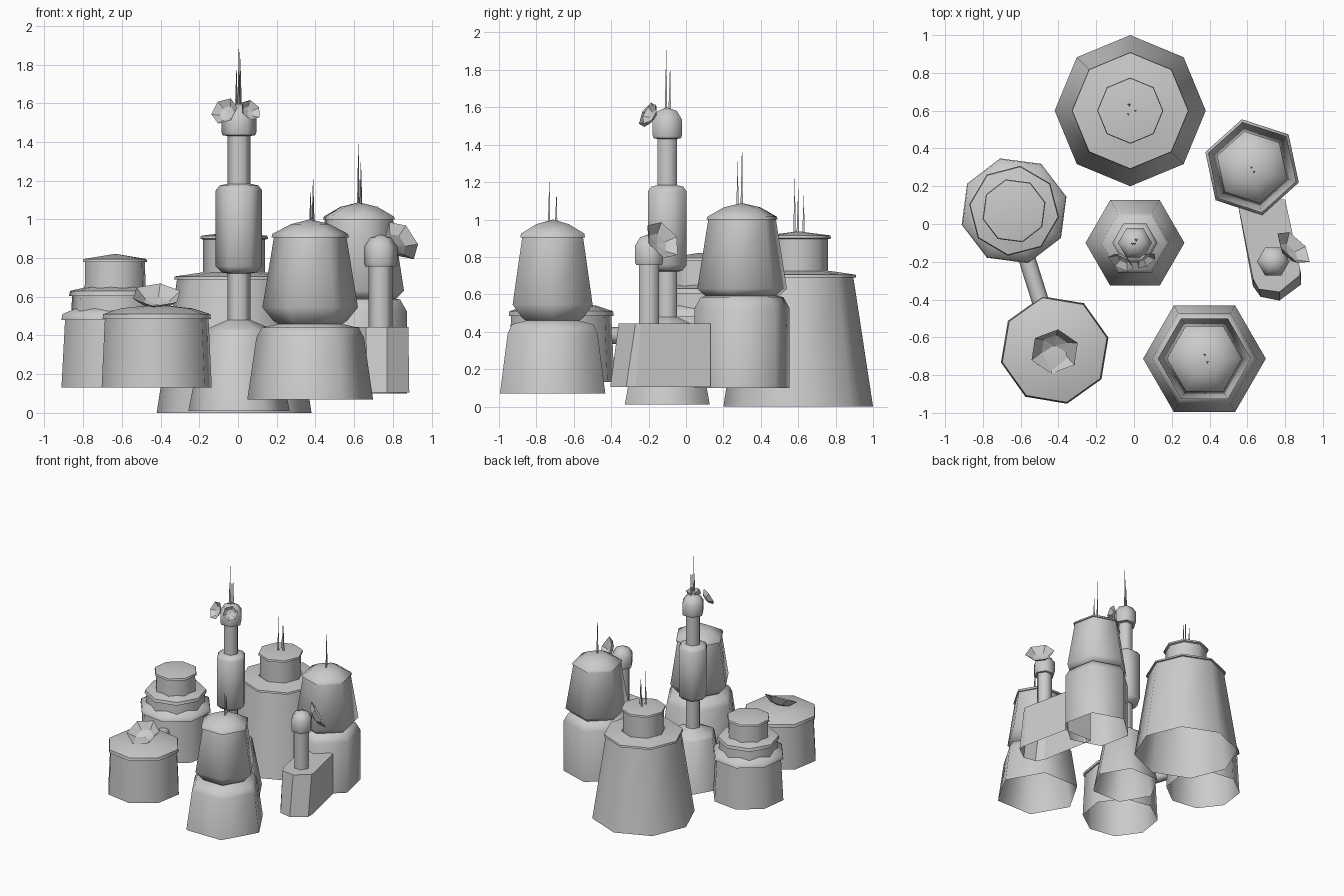
import bpy, math
from mathutils import Vector

if "Cube" in bpy.data.objects:
    bpy.data.objects.remove(bpy.data.objects["Cube"])


def make(name, verts, faces, smooth=True):
    me = bpy.data.meshes.new(name)
    me.from_pydata(verts, [], faces)
    me.update()
    ob = bpy.data.objects.new(name, me)
    bpy.context.collection.objects.link(ob)
    if smooth:
        bpy.ops.object.select_all(action='DESELECT')
        ob.select_set(True)
        bpy.context.view_layer.objects.active = ob
        bpy.ops.object.shade_smooth_by_angle(angle=math.radians(62))
    return ob


def lathe(name, loc, sides, phase, profile, smooth=True):
    """Polygonal shell from (radius, z) points; radius 0 closes to an apex."""
    verts, faces, prev = [], [], None
    for r, z in profile:
        start = len(verts)
        if r == 0:
            verts.append((loc[0], loc[1], z))
            ring = [start] * sides
        else:
            for i in range(sides):
                a = math.radians(phase) + 2 * math.pi * i / sides
                verts.append((loc[0] + r * math.cos(a), loc[1] + r * math.sin(a), z))
            ring = list(range(start, start + sides))
        if prev:
            for i in range(sides):
                j = (i + 1) % sides
                q = [prev[i], prev[j], ring[j], ring[i]]
                faces.append(list(dict.fromkeys(q)))
        prev = ring
    return make(name, verts, faces, smooth)


def antennas(name, spots):
    for i, (x, y, z0, z1) in enumerate(spots):
        lathe(f"{name}_{i + 1}", (x, y), 3, 30, [(.009, z0), (0, z1)], False)


def dish(name, centre, normal, r, depth, phase=0):
    """Shallow six-sided bowl, opening along the normal."""
    ob = lathe(name, (0, 0), 6, phase, [(0, -depth), (r * .55, -depth * .8), (r, 0)], False)
    ob.location = centre
    ob.rotation_euler = Vector(normal).to_track_quat('Z', 'Y').to_euler()


# Large octagonal tower at the back
BACK = (-.02, .60)
lathe("back_tower", BACK, 8, 0, [(.40, 0), (.295, .69), (.31, .69), (.307, .705), (.17, .725)])
lathe("back_tower_cap", BACK, 8, 0, [(.16, .71), (.16, .895), (.175, .9), (.172, .915), (0, .937)])
antennas("back_antenna", [(-.026, .63, .92, 1.14), (.006, .60, .92, 1.17), (-.03, .582, .92, 1.24)])

# Slim central tower
MID = (.005, -.10)
lathe("central_base", MID, 6, 0, [(.262, .01), (.18, .42), (.165, .435), (.06, .48)])
lathe("central_post", MID, 6, 0, [(.06, .44), (.06, 1.44)])
lathe("central_drum", MID, 6, 0, [(.055, .72), (.09, .725), (.12, .757), (.12, 1.15), (.1, 1.175), (.055, 1.185)])
lathe("central_head", MID, 6, 0, [(.055, 1.43), (.085, 1.435), (.09, 1.45), (.09, 1.535), (.06, 1.58), (0, 1.60)])
antennas("central_antenna", [(-.008, -.105, 1.58, 1.80), (.005, -.105, 1.58, 1.93), (.012, -.085, 1.58, 1.84)])
dish("central_dish_left", (-.07, -.205, 1.56), (-.45, -.8, .45), .075, .035, 15)
dish("central_dish_right", (.065, -.195, 1.565), (.5, -.75, .45), .06, .03, 15)

# Stepped octagonal tower on the left
LEFT = (-.635, .07)
lathe("stepped_base", LEFT, 8, 15, [(.287, .13), (.268, .48), (.287, .48), (.282, .51), (.21, .54)])
lathe("stepped_middle", LEFT, 8, 37, [(.228, .52), (.225, .605), (.24, .605), (.235, .63), (.15, .65)])
lathe("stepped_top", LEFT, 8, 15, [(.163, .63), (.16, .78), (.172, .78), (.168, .795), (0, .822)])

# Domed tank at the front left
TANK = (-.42, -.667)
lathe("tank", TANK, 8, 13, [(.292, .13), (.275, .485), (.288, .485), (.284, .51), (.19, .54), (0, .56)])
dish("tank_dish", (-.42, -.675, .61), (.02, -.45, .89), .132, .06, 20)

# Pipe joining the stepped tower and the tank
pipe = lathe("tank_pipe", (0, 0), 8, 0, [(.045, -.14), (.045, .14)])
pipe.location = (-.53, -.30, .38)
pipe.rotation_euler = Vector((.3, -.95, 0)).to_track_quat('Z', 'Y').to_euler()

# Two hexagonal towers with bulging upper halves
FRONT = (.373, -.713)
lathe("front_tower_base", FRONT, 6, 0, [(.325, .07), (.278, .39), (.25, .44), (.14, .465)])
lathe("front_tower_top", FRONT, 6, 0,
      [(.15, .45), (.19, .475), (.247, .545), (.188, .905), (.2, .905), (.195, .925), (.1, .975), (0, 1.0)])
antennas("front_antenna", [(.375, -.692, .97, 1.16), (.388, -.73, .97, 1.235)])

RIGHT = (.625, .30)
lathe("right_tower_base", RIGHT, 6, 42, [(.26, .10), (.26, .525), (.225, .585), (.15, .60)])
lathe("right_tower_top", RIGHT, 6, 42,
      [(.15, .585), (.2, .59), (.245, .63), (.185, 1.0), (.195, 1.0), (.19, 1.015), (.1, 1.065), (0, 1.088)])
antennas("right_antenna", [(.622, .30, 1.05, 1.42), (.635, .277, 1.05, 1.32)])

# Annex running forward from the right tower, with a sloped rounded nose
low = [(.545, .13), (.63, -.33), (.67, -.385), (.77, -.405), (.885, -.32), (.885, -.27), (.80, .13)]
top = [(.545, .13), (.63, -.29), (.66, -.345), (.77, -.36), (.88, -.27), (.88, -.24), (.80, .13)]
n = len(low)
make("annex", [(x, y, .105) for x, y in low] + [(x, y, .445) for x, y in top],
     [[i, (i + 1) % n, n + (i + 1) % n, n + i] for i in range(n)] + [list(range(n, 2 * n))], False)

# Turret and dish on the annex
TURRET = (.737, -.198)
lathe("turret_post", TURRET, 6, 0, [(.062, .44), (.062, .77)])
lathe("turret_head", TURRET, 6, 0, [(.055, .755), (.08, .757), (.086, .775), (.086, .86), (.055, .905), (0, .922)])
dish("turret_dish", (.845, -.125, .89), (.62, .6, .45), .115, .05, 10)
